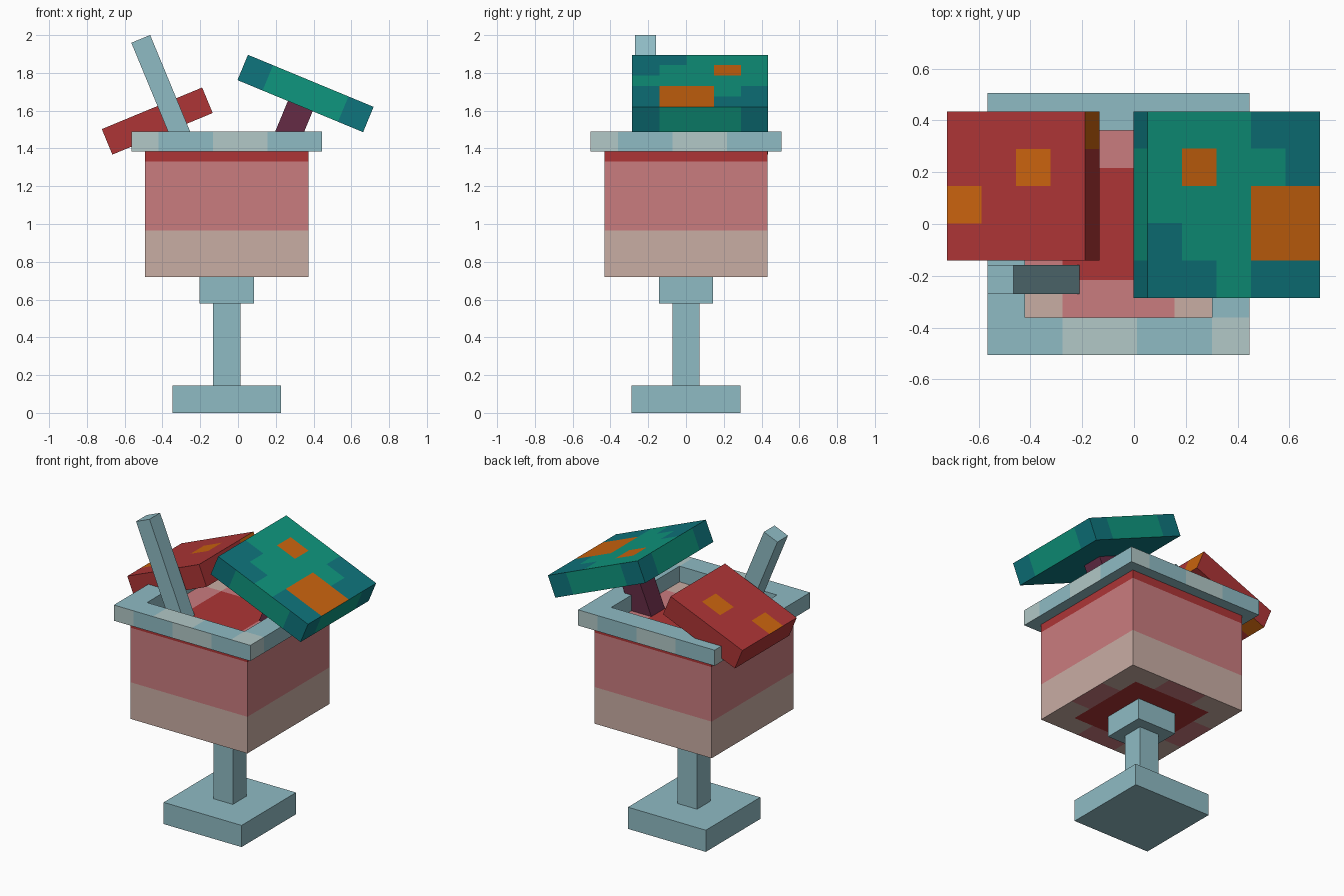
import bpy, bmesh, math
from mathutils import Vector, Matrix

if "Cube" in bpy.data.objects:
    bpy.data.objects.remove(bpy.data.objects["Cube"], do_unlink=True)

# Colours, given as sRGB and stored linear
PALETTE = {
    "pale_blue_glass": (143, 187, 196), "pale_frost": (178, 200, 199),
    "beige_cream": (201, 173, 164), "pink_drink": (202, 124, 127),
    "red_fruit": (174, 53, 54), "green_slab": (15, 150, 126),
    "teal_slab": (14, 117, 125), "orange_spot": (203, 100, 14),
    "plum_stick": (101, 43, 69),
}


def linear(c):
    c /= 255
    return c / 12.92 if c <= 0.04045 else ((c + 0.055) / 1.055) ** 2.4


MATS = {}
for name, rgb in PALETTE.items():
    m = bpy.data.materials.new(name)
    col = (*[linear(c) for c in rgb], 1)
    m.use_nodes = True
    m.diffuse_color = col
    bsdf = next(n for n in m.node_tree.nodes if n.type == 'BSDF_PRINCIPLED')
    bsdf.inputs["Base Color"].default_value = col
    MATS[name] = m


def box(name, centre, size, colours, rule=None, cuts=((), (), ()), tilt=0):
    """Box with local cut lines per axis; rule(position, normal) gives a colour index."""
    bm = bmesh.new()
    bmesh.ops.create_cube(bm, size=1, matrix=Matrix.Diagonal((*size, 1)))
    for axis in range(3):
        no = Vector([float(i == axis) for i in range(3)])
        for c in cuts[axis]:
            bmesh.ops.bisect_plane(bm, geom=bm.verts[:] + bm.edges[:] + bm.faces[:],
                                   plane_co=no * c, plane_no=no)
    bm.normal_update()
    if rule:
        for f in bm.faces:
            f.material_index = rule(f.calc_center_median(), f.normal)
    me = bpy.data.meshes.new(name)
    bm.to_mesh(me)
    bm.free()
    for c in colours:
        me.materials.append(MATS[c])
    ob = bpy.data.objects.new(name, me)
    ob.location = centre
    ob.rotation_euler.y = math.radians(tilt)
    bpy.context.collection.objects.link(ob)
    return ob


def grid(n, length):
    """Inner cut positions of n equal cells."""
    return [length * (i / n - 0.5) for i in range(1, n)]


def cell(v, n, length):
    return min(n - 1, max(0, int((v / length + 0.5) * n)))


CX = -0.06  # axis of the goblet

# Goblet foot, stem and collar
box("foot", (CX, 0, 0.0725), (0.576, 0.576, 0.145), ["pale_blue_glass"])
box("stem", (CX, 0, 0.3625), (0.144, 0.144, 0.435), ["pale_blue_glass"])
box("collar", (CX, 0, 0.65), (0.288, 0.288, 0.14), ["pale_blue_glass"])

# Bowl: banded sides, patterned top and bottom
W, Z0, Z1 = 0.865, 0.72, 1.385
ZC = (Z0 + Z1) / 2


def bowl_rule(p, n):
    ax, ay = abs(p.x), abs(p.y)
    if n.z > 0.5:
        return 2 - (ax > W / 4) - (ay > W / 4)
    if n.z < -0.5:
        if max(ax, ay) < W / 3:
            return 2
        return 0 if min(ax, ay) > W / 6 else 1
    z = p.z + ZC
    return 0 if z < 0.965 else 1 if z < 1.33 else 2


lines = grid(4, W) + grid(6, W)
box("bowl", (CX, 0, ZC), (W, W, Z1 - Z0), ["beige_cream", "pink_drink", "red_fruit"],
    bowl_rule, (lines, lines, (0.965 - ZC, 1.33 - ZC)))

# Rim: four bars with frosted patches
R, B = 1.01, 0.1443


def rim_rule_at(ox, oy):
    def rule(p, n):
        x, y = p.x + ox, p.y + oy
        if n.z > 0.5:
            return int(y < -0.36 and cell(x, 7, R) in (2, 3, 6))
        if n.z < -0.5 or max(abs(x), abs(y)) < 0.5:
            return 0
        along = x * -n.y + y * n.x  # runs left to right as seen from outside
        return int(cell(along, 7, R) in (0, 3, 4))
    return rule


for name, ox, oy in (("front", 0, -1), ("back", 0, 1), ("right", -1, 0), ("left", 1, 0)):
    ox, oy = ox * (R - B) / 2, oy * (R - B) / 2
    size = (R, B, 0.105) if oy else (B, R - 2 * B, 0.105)
    cuts = (grid(7, R), (), ()) if oy else ((), grid(7, R), ())
    box("rim_" + name, (CX + ox, oy, 1.4375), size, ["pale_blue_glass", "pale_frost"],
        rim_rule_at(ox, oy), cuts)

# Leaning straw, its lower end sunk in the bowl
T = math.radians(22.5)
L = 0.86
box("straw", (-0.515 + math.sin(T) * L / 2, -0.215, 1.98 - math.cos(T) * L / 2),
    (0.108, 0.112, L), ["pale_blue_glass"], tilt=-22.5)

# Red slab resting on the rim
S = 0.575


def red_rule(p, n):
    u, v = cell(p.x, 4, S), cell(p.y, 4, S)
    if n.z > 0.5:
        return int((u, v) in ((0, 1), (2, 2)))
    if n.z < -0.5:
        return int((u, v) == (0, 3))
    return int(n.x > 0.5 and v == 3)


box("red_slab", (-0.4275, 0.1465, 1.545), (S, S, 0.146), ["red_fruit", "orange_spot"],
    red_rule, (grid(4, S), grid(4, S), ()), tilt=-22.5)

# Green slab with teal corners and orange spots
G = 0.72
TOP = ("TTGTT", "TGGOO", "GGGOO", "GOGGT", "GGGTT")  # rows front to back


def green_rule(p, n):
    u, v = cell(p.x, 5, G), cell(p.y, 5, G)
    if n.z > 0.5:
        return "GTO".index(TOP[v][u])
    if n.z < -0.5:
        return 1
    return int((v if abs(n.x) > 0.5 else u) in (0, 4))


box("green_slab", (0.3575, 0.075, 1.691), (G, G, 0.145),
    ["green_slab", "teal_slab", "orange_spot"], green_rule,
    (grid(5, G), grid(5, G), ()), tilt=22.5)

# Plum stick holding up the green slab
D = 0.43
box("slab_stick", (0.33 - math.sin(T) * D / 2, 0.075, 1.625 - math.cos(T) * D / 2),
    (0.142, 0.144, D), ["plum_stick"], tilt=22.5)
